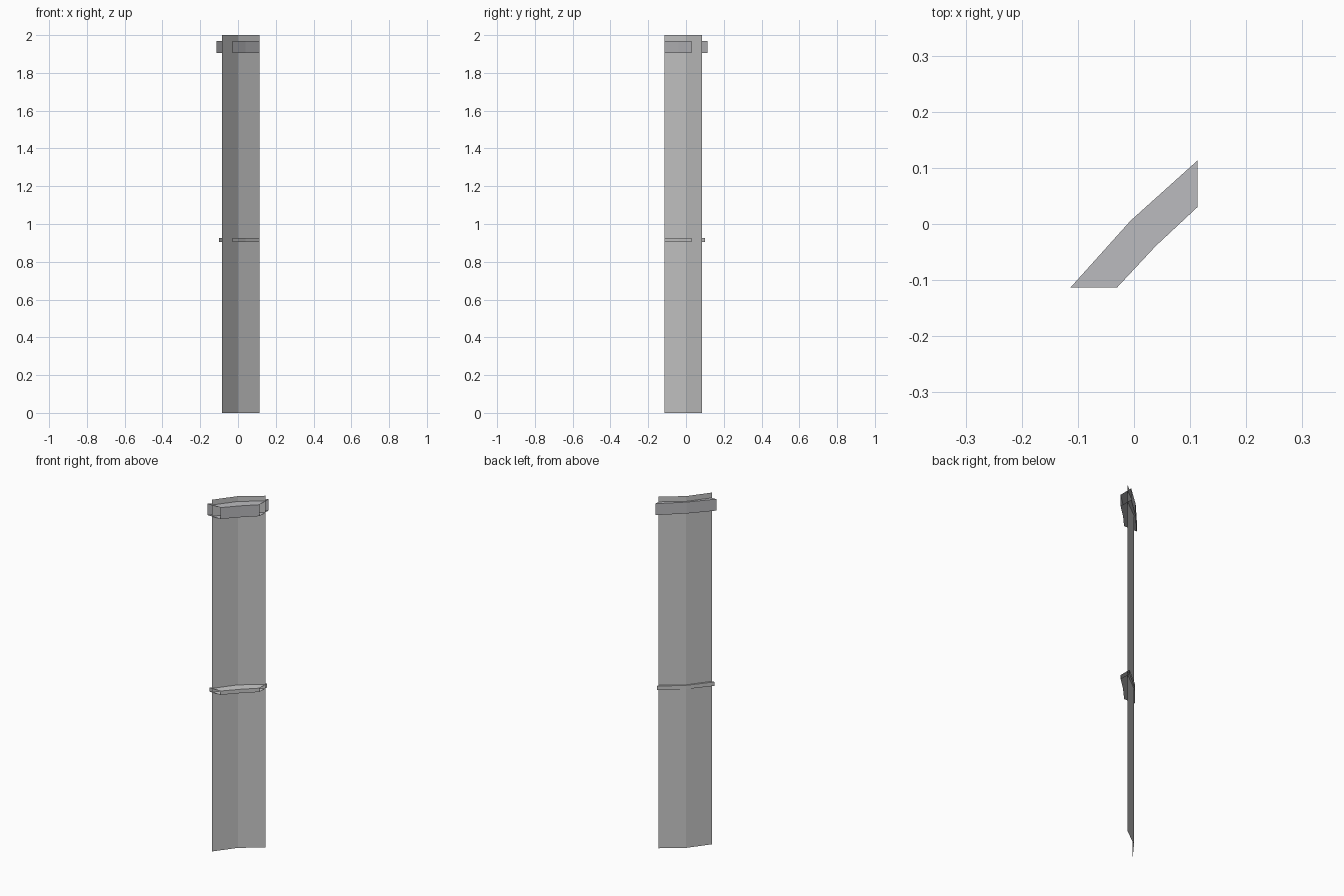
import bpy

if "Cube" in bpy.data.objects:
    bpy.data.objects.remove(bpy.data.objects["Cube"])


def sheet(name, loops, closed=False, colour=None):
    """Skin quads between matching polylines, optionally wrapping round to the first."""
    n = len(loops[0])
    verts = [p for loop in loops for p in loop]
    faces = []
    count = len(loops) if closed else len(loops) - 1
    for i in range(count):
        a, b = i * n, ((i + 1) % len(loops)) * n
        for k in range(n - 1):
            faces.append((a + k, a + k + 1, b + k + 1, b + k))
    mesh = bpy.data.meshes.new(name)
    mesh.from_pydata(verts, [], faces)
    mesh.update()
    obj = bpy.data.objects.new(name, mesh)
    bpy.context.collection.objects.link(obj)
    if colour:
        mat = bpy.data.materials.new(name + "_grey")
        mat.diffuse_color = colour
        mat.use_nodes = True
        mat.node_tree.nodes["Principled BSDF"].inputs["Base Color"].default_value = mat.diffuse_color
        mesh.materials.append(mat)
    return obj


def bent_line(end, mid, z):
    """Bent line, symmetric about the diagonal y = -x."""
    x, y = end
    return [(x, y, z), (mid, -mid, z), (-y, -x, z)]


def band(name, back, front, z0, z1, colour=None):
    """Bent sleeve around the panel, open at both ends."""
    loops = [bent_line(*front, z0), bent_line(*front, z1),
             bent_line(*back, z1), bent_line(*back, z0)]
    return sheet(name, loops, True, colour)


E = 0.113
front = ((-0.03, -E), 0.039)

# tall panel, slightly folded along its middle
sheet("panel", [bent_line((-0.085, -E), 0.0, z) for z in (0, 2)])

# wide dark band near the top, narrow band at mid height
band("top_band", ((-E, -E), -0.006), front, 1.905, 1.97, (0.5, 0.5, 0.52, 1))
band("middle_band", ((-0.10, -E), -0.004), front, 0.905, 0.927)
